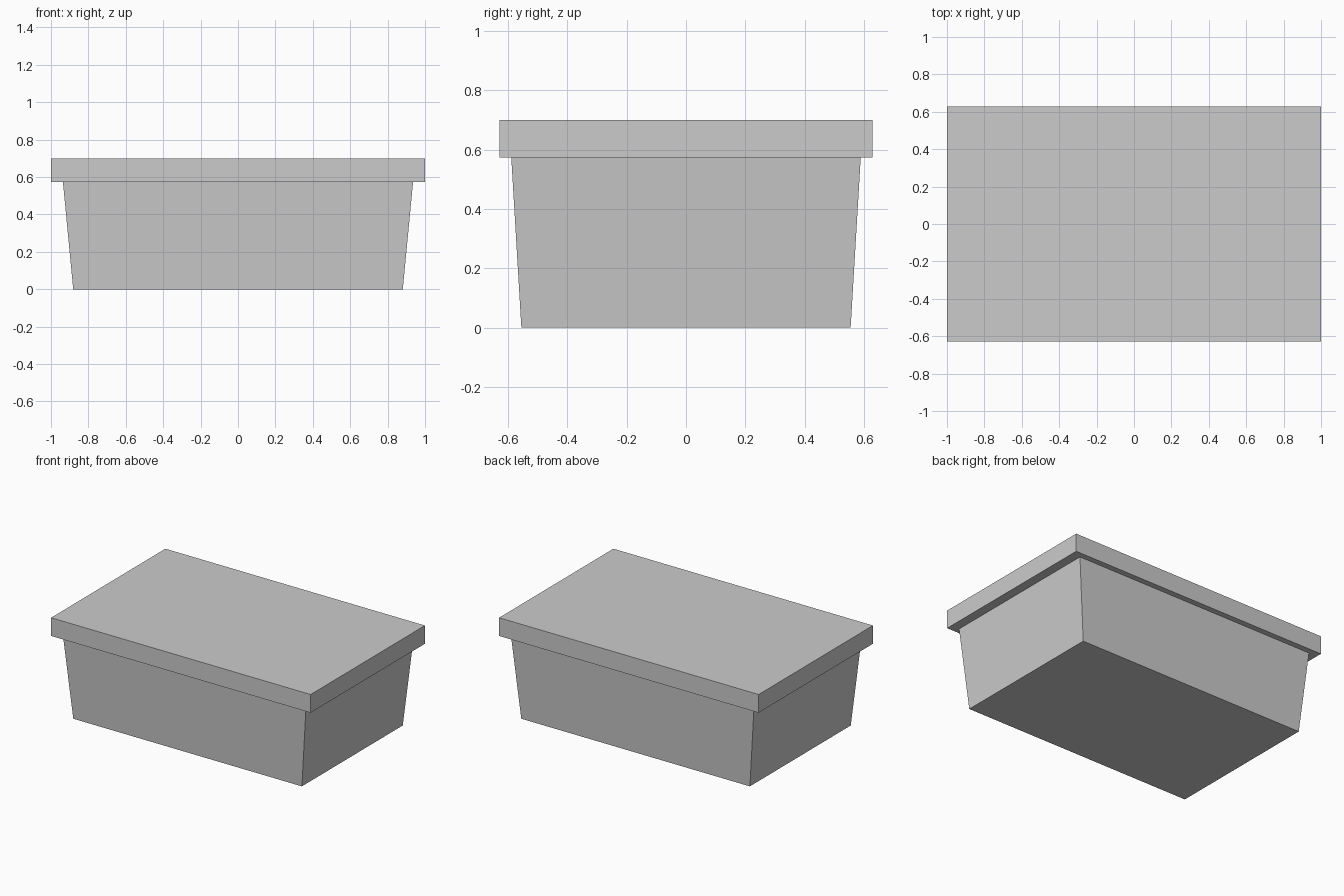
import bpy
import bmesh

cube = bpy.data.objects.get("Cube")
if cube:
    bpy.data.objects.remove(cube, do_unlink=True)

grey = bpy.data.materials.new("plain grey")
grey.use_nodes = True
color = (0.6, 0.6, 0.6, 1.0)
grey.diffuse_color = color
grey.node_tree.nodes["Principled BSDF"].inputs["Base Color"].default_value = color


def tapered_box(name, bottom, top, z0, z1):
    """Box whose half sizes (x, y) go from bottom to top."""
    bm = bmesh.new()
    bmesh.ops.create_cube(bm, size=2)
    for v in bm.verts:
        half, z = (top, z1) if v.co.z > 0 else (bottom, z0)
        v.co = (v.co.x * half[0], v.co.y * half[1], z)
    mesh = bpy.data.meshes.new(name)
    bm.to_mesh(mesh)
    bm.free()
    mesh.materials.append(grey)
    obj = bpy.data.objects.new(name, mesh)
    bpy.context.collection.objects.link(obj)
    return obj


# Container with walls that flare upwards
tapered_box("container", (0.881, 0.555), (0.936, 0.589), 0, 0.573)

# Overhanging flat lid
lid_half = (1.0, 0.629)
tapered_box("lid", lid_half, lid_half, 0.573, 0.7)
